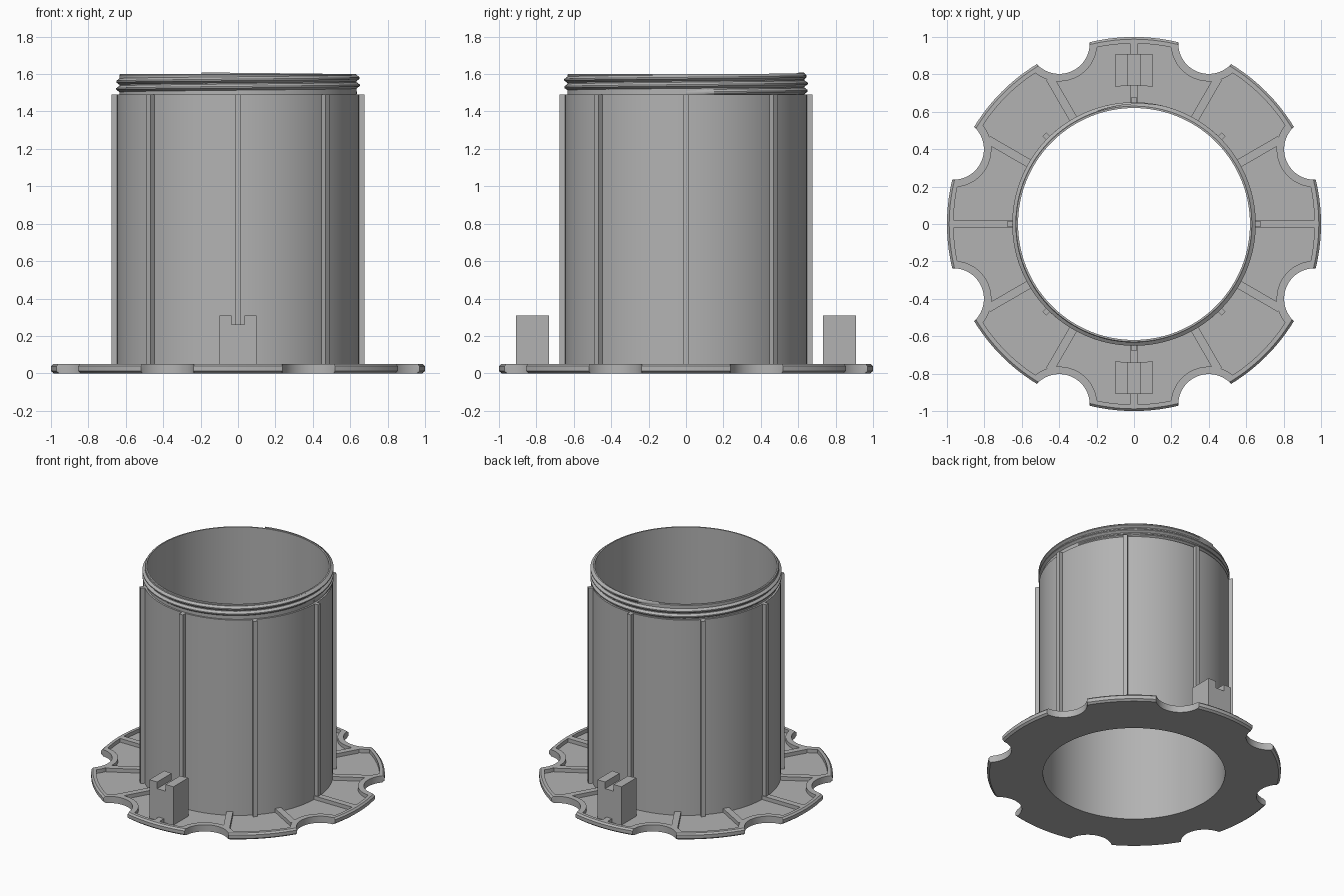
import bpy, bmesh, math
from mathutils import Matrix, Vector

cube = bpy.data.objects.get("Cube")
if cube:
    bpy.data.objects.remove(cube, do_unlink=True)

grey = bpy.data.materials.new("plain grey")
grey.use_nodes = True
colour = (0.45, 0.45, 0.45, 1)
grey.diffuse_color = colour
grey.node_tree.nodes["Principled BSDF"].inputs["Base Color"].default_value = colour


def finish(bm, name, smooth=True):
    bmesh.ops.recalc_face_normals(bm, faces=bm.faces)
    mesh = bpy.data.meshes.new(name)
    bm.to_mesh(mesh)
    bm.free()
    mesh.materials.append(grey)
    if smooth:
        mesh.shade_smooth()
        mesh.set_sharp_from_angle(angle=math.radians(28))
    obj = bpy.data.objects.new(name, mesh)
    bpy.context.collection.objects.link(obj)
    return obj


def loft(name, rings, close_rings=True, close_sides=True, caps=False):
    """Bridge equal-length rows of points with quads."""
    bm = bmesh.new()
    rows = [[bm.verts.new(p) for p in ring] for ring in rings]
    count, size = len(rows), len(rows[0])
    for i in range(count if close_rings else count - 1):
        a, b = rows[i], rows[(i + 1) % count]
        for j in range(size if close_sides else size - 1):
            k = (j + 1) % size
            bm.faces.new((a[j], a[k], b[k], b[j]))
    if caps:
        bm.faces.new(rows[0])
        bm.faces.new(rows[-1])
    return finish(bm, name)


def polar(r, a, z):
    return (r * math.cos(a), r * math.sin(a), z)


def radial_box(name, r0, r1, width, z0, z1, degrees):
    bm = bmesh.new()
    bmesh.ops.create_cube(bm, size=1)
    bm.transform(Matrix.Rotation(math.radians(degrees), 4, "Z")
                 @ Matrix.Translation(((r0 + r1) / 2, 0, (z0 + z1) / 2))
                 @ Matrix.Diagonal((r1 - r0, width, z1 - z0, 1)))
    return finish(bm, name, False)


# Hollow tube with a stepped neck
TUBE = [(0.62, 0), (0.647, 0), (0.647, 1.49), (0.634, 1.49),
        (0.634, 1.595), (0.63, 1.6), (0.62, 1.6)]
angles = [math.tau * i / 128 for i in range(128)]
loft("tube", [[polar(r, a, z) for a in angles] for r, z in TUBE])

# Helical thread around the neck, fading out at both ends
PITCH, TURNS, STEPS = 0.039, 2.3, 280
sections = []
for i in range(STEPS + 1):
    t = i / STEPS
    a = math.tau * TURNS * t
    z = 1.501 + PITCH * TURNS * t
    h = 0.017 * min(1, 25 * t + 0.05, 25 * (1 - t) + 0.05)
    sections.append([polar(0.632, a, z - 0.018), polar(0.634 + h, a, z - 0.004),
                     polar(0.634 + h, a, z + 0.004), polar(0.632, a, z + 0.018)])
loft("neck_thread", sections, close_rings=False, caps=True)

# Scalloped flange with a raised rim
CENTRE, SCALLOP, INSET = 1.045, 0.163, 0.203


def corner(radius, cut):
    return math.acos((radius ** 2 + CENTRE ** 2 - cut ** 2) / (2 * radius * CENTRE))


def edge(offset, radius, cut):
    """Outline radius at an angle measured from a scallop's centre."""
    d = cut ** 2 - (CENTRE * math.sin(offset)) ** 2
    if d <= 0:
        return radius
    return min(radius, CENTRE * math.cos(offset) - math.sqrt(d))


outer, inner = corner(1, SCALLOP), corner(0.965, INSET)
half = math.pi / 8
side = {outer * math.sin(i / 14 * math.pi / 2) for i in range(1, 15)}
side |= {outer + (inner - outer) * i / 5 for i in range(1, 6)}
side |= {inner + (half - inner) * i / 6 for i in range(1, 6)}
offsets = sorted({-s for s in side} | {0, half} | side)
FLANGE = [(0.985, SCALLOP, 0), (1, SCALLOP, 0.012), (1, SCALLOP, 0.038),
          (0.988, SCALLOP, 0.05), (0.965, INSET, 0.05), (0.965, INSET, 0.022)]
rings = []
for radius, cut, z in FLANGE:
    rings.append([polar(edge(o, radius, cut), half + math.pi / 4 * k + o, z)
                  for k in range(8) for o in offsets])
for z in (0.022, 0):
    rings.append([polar(0.64, half + math.pi / 4 * k + o, z)
                  for k in range(8) for o in offsets])
loft("flange", rings)

# Radial stiffeners on the flange
for i in range(12):
    end = 0.975 if i % 3 == 0 else 0.9
    radial_box(f"flange_rib_{i + 1}", 0.635, end, 0.045, 0.01, 0.05, 30 * i)

# Upright ribs along the tube
for i in range(8):
    radial_box(f"tube_rib_{i + 1}", 0.635, 0.677, 0.03, 0.015, 1.49, 45 * i)

# Notched blocks at front and back, with a curved inner face
xs = [-0.1, -0.068, -0.035, 0, 0.035, 0.068, 0.1]
for name, sign in (("front_block", -1), ("back_block", 1)):
    bm = bmesh.new()
    footprint = [(x, math.sqrt(0.74 ** 2 - x * x)) for x in xs]
    footprint += [(x, 0.91) for x in reversed(xs)]
    base = bm.faces.new([bm.verts.new((x, sign * y, 0.015)) for x, y in footprint])
    up = bmesh.ops.extrude_face_region(bm, geom=[base])["geom"]
    bmesh.ops.translate(bm, verts=[v for v in up if isinstance(v, bmesh.types.BMVert)],
                        vec=Vector((0, 0, 0.245)))
    # Raise the two prongs either side of the notch
    for s in (-1, 1):
        prong = [p for p in footprint if p[0] * s > 0.03]
        face = bm.faces.new([bm.verts.new((x, sign * y, 0.26)) for x, y in prong])
        top = bmesh.ops.extrude_face_region(bm, geom=[face])["geom"]
        bmesh.ops.translate(bm, verts=[v for v in top if isinstance(v, bmesh.types.BMVert)],
                            vec=Vector((0, 0, 0.05)))
    finish(bm, name, False)
